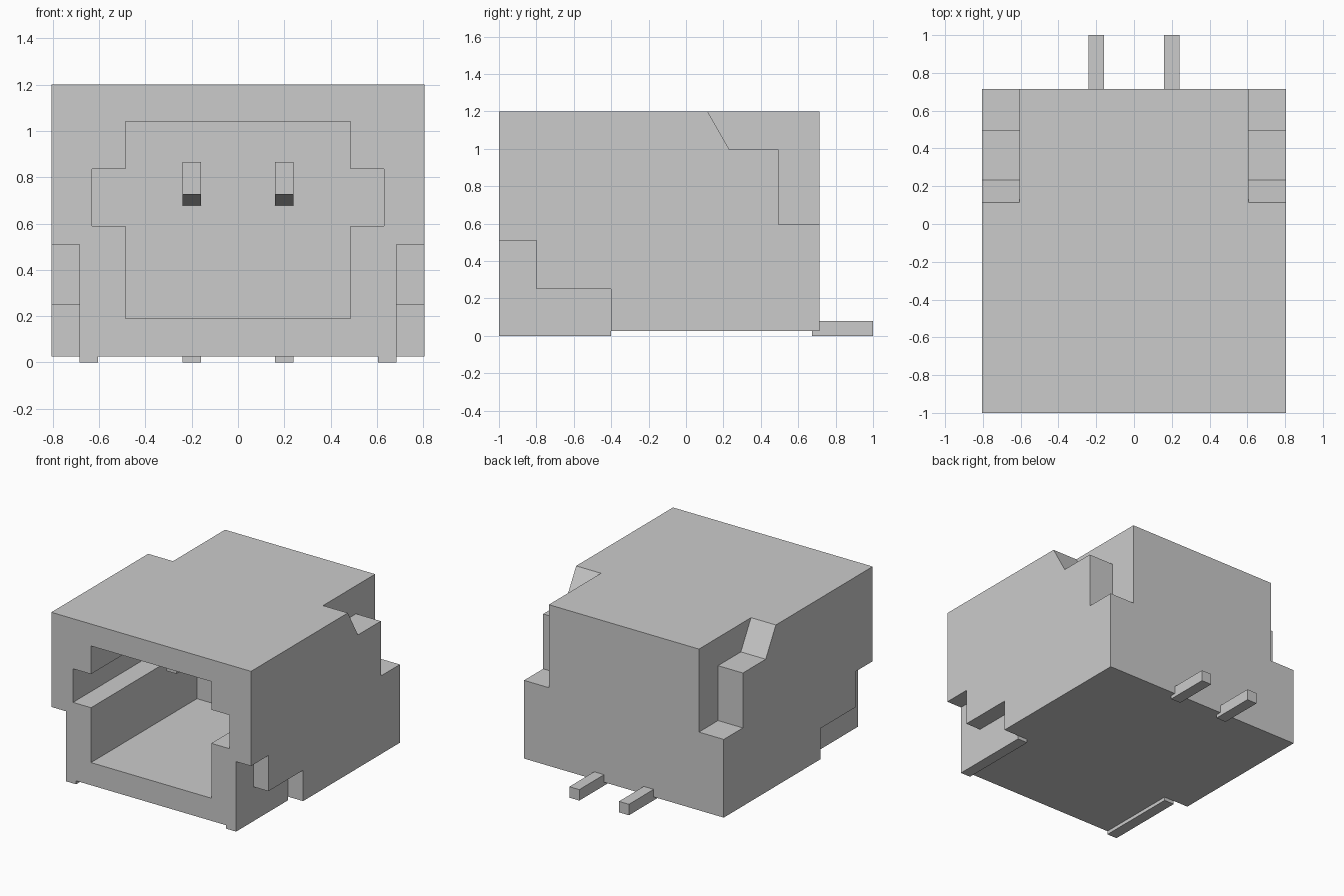
import bpy, bmesh

if "Cube" in bpy.data.objects:
    bpy.data.objects.remove(bpy.data.objects["Cube"])


def prism(name, outline, x0, x1):
    """Extrude a (y, z) outline from x0 to x1."""
    bm = bmesh.new()
    face = bm.faces.new([bm.verts.new((x0, y, z)) for y, z in outline])
    new = bmesh.ops.extrude_face_region(bm, geom=[face])["geom"]
    verts = [v for v in new if isinstance(v, bmesh.types.BMVert)]
    bmesh.ops.translate(bm, verts=verts, vec=(x1 - x0, 0, 0))
    bmesh.ops.recalc_face_normals(bm, faces=bm.faces)
    mesh = bpy.data.meshes.new(name)
    bm.to_mesh(mesh)
    bm.free()
    obj = bpy.data.objects.new(name, mesh)
    bpy.context.collection.objects.link(obj)
    return obj


def box(name, x0, x1, y0, y1, z0, z1):
    return prism(name, [(y0, z0), (y1, z0), (y1, z1), (y0, z1)], x0, x1)


def cut(target, cutter):
    """Subtract the cutter from the target and remove it."""
    cutter.hide_render = True
    mod = target.modifiers.new("cut", 'BOOLEAN')
    mod.operation = 'DIFFERENCE'
    mod.solver = 'EXACT'
    mod.object = cutter
    bpy.context.view_layer.objects.active = target
    bpy.ops.object.modifier_apply(modifier=mod.name)
    bpy.data.objects.remove(cutter)


W, BACK, TOP, CAVITY_END = 0.805, 0.715, 1.2, 0.22

# Housing block with the plug opening and its keyed side slots
housing = box("housing", -W, W, -1, BACK, 0.025, TOP)
cut(housing, box("opening", -0.485, 0.485, -1.2, CAVITY_END, 0.19, 1.04))
cut(housing, box("key_slots", -0.63, 0.63, -1.2, CAVITY_END, 0.59, 0.835))

# Stepped notches: low at the front, high with a ramp at the rear
front_step = [(-1.2, -0.2), (-0.4, -0.2), (-0.4, 0.25), (-0.8, 0.25),
              (-0.8, 0.51), (-1.2, 0.51)]
rear_step = [(0.115, TOP), (0.232, 0.995), (0.495, 0.995), (0.495, 0.595),
             (0.9, 0.595), (0.9, 1.4), (0.115, 1.4)]
for s in (-1, 1):
    cut(housing, prism("front_notch", front_step, s * 0.685, s * 1.0))
    cut(housing, prism("rear_notch", rear_step, s * 0.605, s * 1.0))

# Contact pins, solder leads and mounting feet, one of each per side
pin = [(-0.48, 0.725), (CAVITY_END + 0.05, 0.675),
       (CAVITY_END + 0.05, 0.865), (-0.48, 0.865)]
for side, s in (("left", -1), ("right", 1)):
    prism(f"contact_pin_{side}", pin, s * 0.16, s * 0.24)
    box(f"solder_lead_{side}", s * 0.16, s * 0.24, 0.675, 1.0, 0.0, 0.08)
    box(f"mounting_foot_{side}", s * 0.605, s * 0.685, -1, -0.4, 0.0, 0.025)
